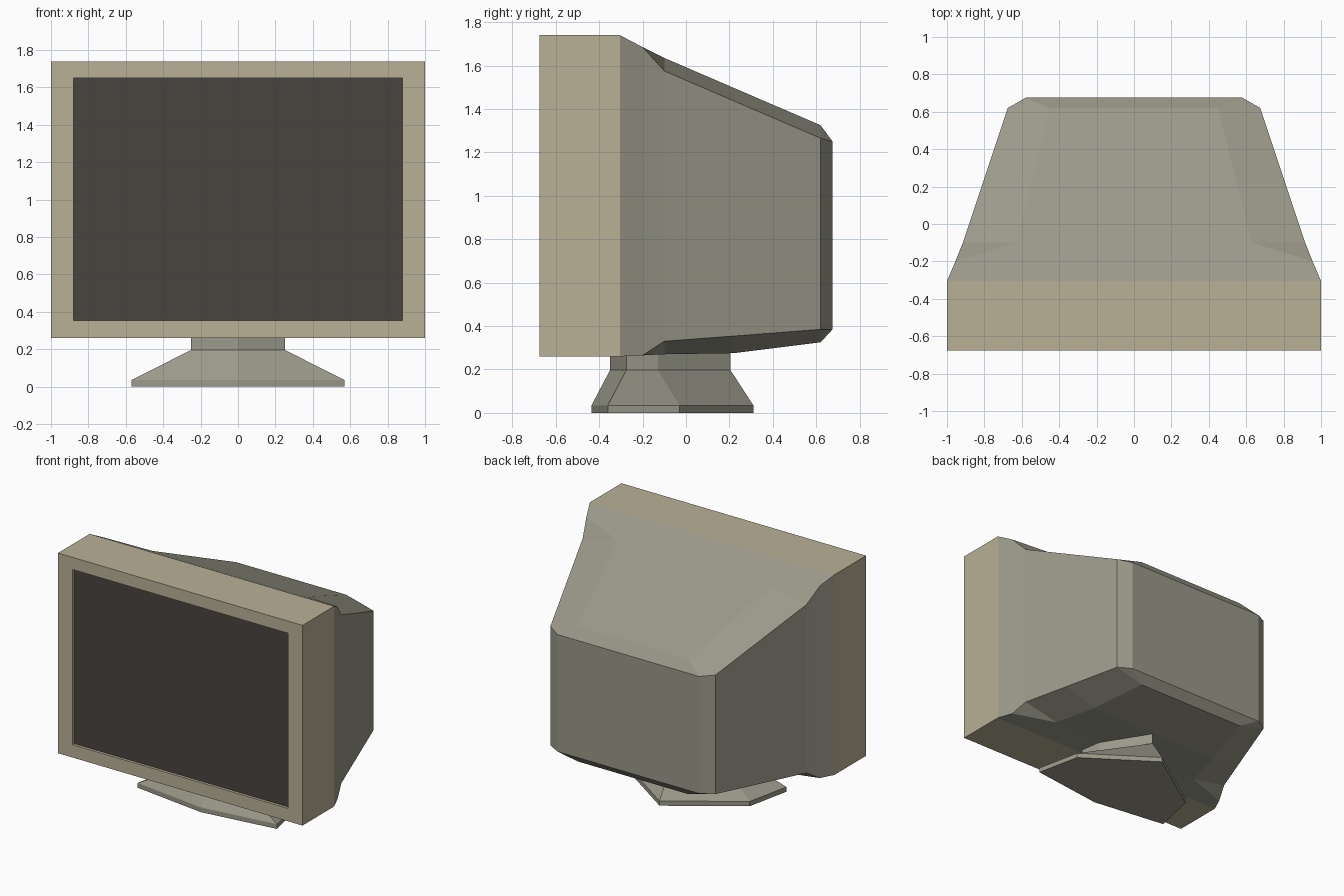
import bpy, bmesh

if "Cube" in bpy.data.objects:
    bpy.data.objects.remove(bpy.data.objects["Cube"])


def material(name, rgb):
    m = bpy.data.materials.new(name)
    m.diffuse_color = (*rgb, 1)
    m.use_nodes = True
    m.node_tree.nodes["Principled BSDF"].inputs["Base Color"].default_value = m.diffuse_color
    return m


BEIGE = material("beige plastic", (0.479, 0.434, 0.305))
GREY = material("warm grey plastic", (0.328, 0.319, 0.254))
DARK = material("dark glass", (0.065, 0.058, 0.051))


def finish(name, bm, *mats):
    bmesh.ops.remove_doubles(bm, verts=bm.verts, dist=1e-4)
    bmesh.ops.recalc_face_normals(bm, faces=bm.faces)
    me = bpy.data.meshes.new(name)
    bm.to_mesh(me)
    bm.free()
    for m in mats:
        me.materials.append(m)
    ob = bpy.data.objects.new(name, me)
    bpy.context.collection.objects.link(ob)
    return ob


def loft(name, rings, mat, cap_first=True, cap_last=True):
    """Skin a list of equal-length point rings."""
    bm = bmesh.new()
    rows = [[bm.verts.new(p) for p in ring] for ring in rings]
    n = len(rows[0])
    for a, b in zip(rows, rows[1:]):
        for i in range(n):
            j = (i + 1) % n
            bm.faces.new((a[i], a[j], b[j], b[i]))
    if cap_first:
        bm.faces.new(rows[0])
    if cap_last:
        bm.faces.new(rows[-1])
    return finish(name, bm, mat)


def rect(x, y, z0, z1):
    return [(-x, y, z0), (x, y, z0), (x, y, z1), (-x, y, z1)]


# Front frame: box with a shallow recess for the screen
FRONT, JOIN, RECESS = -0.675, -0.305, -0.655
loft("front_frame", [
    rect(1.0, JOIN, 0.26, 1.74),
    rect(1.0, FRONT, 0.26, 1.74),
    rect(0.88, FRONT, 0.355, 1.65),
    rect(0.88, RECESS, 0.355, 1.65),
], BEIGE, cap_last=False)

# Screen glass at the bottom of the recess
bm = bmesh.new()
bm.faces.new([bm.verts.new(p) for p in rect(0.88, RECESS, 0.355, 1.65)])
screen = finish("screen", bm, DARK)
if screen.data.polygons[0].normal.y > 0:
    screen.data.flip_normals()


# Rear housing: tapering sections with cut corners
def section(y, xo, xi, zb, zbi, zti, zt):
    half = [(xi, y, zb), (xo, y, zbi), (xo, y, zti), (xi, y, zt)]
    return half + [(-x, y, z) for x, y, z in reversed(half)]


loft("rear_housing", [
    section(JOIN, 1.0, 1.0, 0.26, 0.26, 1.74, 1.74),
    section(-0.20, 0.955, 0.955, 0.265, 0.265, 1.685, 1.685),
    section(-0.10, 0.915, 0.63, 0.27, 0.33, 1.575, 1.635),
    section(0.22, 0.808, 0.55, 0.275, 0.354, 1.437, 1.497),
    section(0.62, 0.675, 0.45, 0.325, 0.385, 1.265, 1.325),
    section(0.675, 0.58, 0.58, 0.385, 0.385, 1.25, 1.25),
], GREY)


# Stand: six-sided foot sloping up to a short neck
def hexagon(z, front, x1, y1, x2, y2, back):
    return [(0, front, z), (x1, y1, z), (x2, y2, z),
            (0, back, z), (-x2, y2, z), (-x1, y1, z)]


foot = (-0.435, 0.57, -0.36, 0.50, -0.03, 0.31)
neck = (-0.35, 0.25, -0.275, 0.22, -0.13, 0.205)
loft("stand", [hexagon(0, *foot), hexagon(0.035, *foot),
               hexagon(0.197, *neck), hexagon(0.30, *neck)], GREY)
